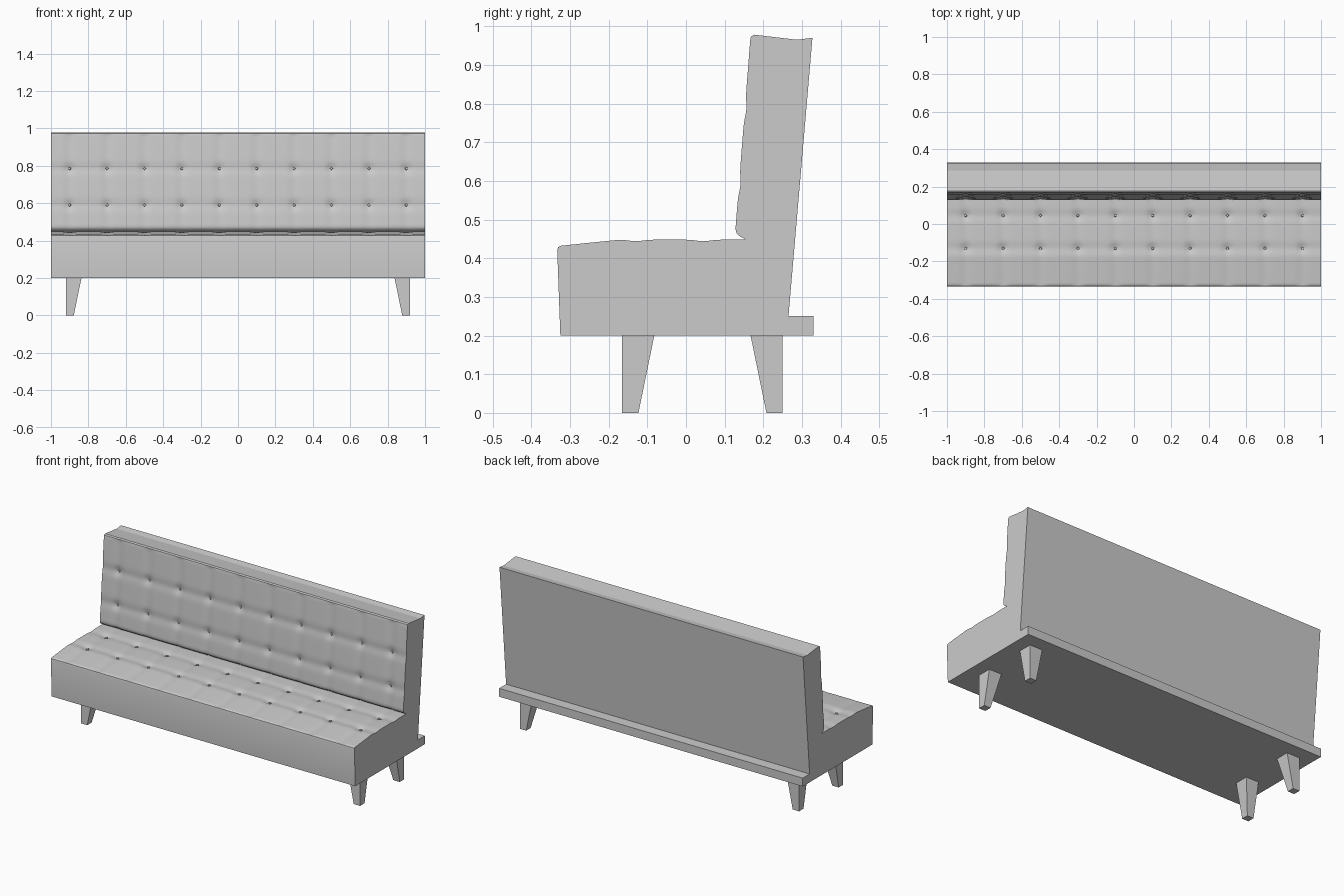
import bpy, bmesh, math
from mathutils import Vector

cube = bpy.data.objects.get("Cube")
if cube:
    bpy.data.objects.remove(cube, do_unlink=True)

grey = bpy.data.materials.new("light grey")
grey.use_nodes = True
grey.diffuse_color = (0.6, 0.6, 0.6, 1)
grey.node_tree.nodes["Principled BSDF"].inputs["Base Color"].default_value = (0.6, 0.6, 0.6, 1)

COLUMNS = [-0.9 + 0.2 * i for i in range(10)]
STEP = 0.0125


def finish(bm, name, smooth=False):
    bmesh.ops.recalc_face_normals(bm, faces=bm.faces)
    mesh = bpy.data.meshes.new(name)
    bm.to_mesh(mesh)
    bm.free()
    mesh.materials.append(grey)
    obj = bpy.data.objects.new(name, mesh)
    bpy.context.collection.objects.link(obj)
    if smooth:
        bpy.ops.object.select_all(action='DESELECT')
        obj.select_set(True)
        bpy.context.view_layer.objects.active = obj
        bpy.ops.object.shade_smooth_by_angle(angle=math.radians(35))
    return obj


def extrude_profile(name, profile, xs=(-1, 1), dent=None, smooth=False):
    """Sweep a closed (y, z) profile along x; dent shifts each marked point."""
    bm = bmesh.new()
    rings = []
    for x in xs:
        ring = []
        for y, z, soft in profile:
            shift = dent(x, y, z) if soft else Vector((0, 0, 0))
            ring.append(bm.verts.new(Vector((x, y, z)) + shift))
        rings.append(ring)
    n = len(profile)
    for a, b in zip(rings, rings[1:]):
        for i in range(n):
            j = (i + 1) % n
            bm.faces.new((a[i], a[j], b[j], b[i]))
    bm.faces.new(rings[0])
    bm.faces.new(rings[-1])
    return finish(bm, name, smooth)


def hard(points):
    return [(y, z, False) for y, z in points]


def soft(points):
    """Finely sample the padded part of a profile."""
    out = []
    for (y0, z0), (y1, z1) in zip(points, points[1:]):
        count = max(1, round(math.hypot(y1 - y0, z1 - z0) / STEP))
        for i in range(count):
            t = i / count
            out.append((y0 + (y1 - y0) * t, z0 + (z1 - z0) * t, True))
    return out + [(*points[-1], True)]


def bump(d, width):
    return math.exp(-(d / width) ** 2)


def tuft(rows, axis, inward):
    """Dent the padding along button rows and columns, deepest at buttons."""
    def dent(x, y, z):
        dx = min(abs(x - c) for c in COLUMNS)
        dr = min(abs((x, y, z)[axis] - r) for r in rows)
        depth = (0.004 * bump(dr, 0.025) + 0.004 * bump(dx, 0.025)
                 + 0.009 * bump(math.hypot(dx, dr), 0.022))
        return inward * depth
    return dent


def buttons(name, centres, outward):
    bm = bmesh.new()
    turn = outward.to_track_quat('Z', 'Y').to_matrix().to_4x4()
    for y, z in centres:
        for x in COLUMNS:
            made = bmesh.ops.create_cone(bm, cap_ends=True, segments=8, radius1=0.009,
                                         radius2=0.006, depth=0.008)
            bmesh.ops.transform(bm, matrix=turn, verts=made["verts"])
            bmesh.ops.translate(bm, vec=(x, y, z), verts=made["verts"])
    finish(bm, name)


xs = [-1 + STEP * i for i in range(round(2 / STEP) + 1)]

# Seat cushion with a front lip that hangs over the base
seat_rows = (-0.13, 0.045)
seat_profile = (hard([(-0.25, 0.25), (-0.25, 0.2), (-0.325, 0.2), (-0.333, 0.42), (-0.331, 0.428)])
                + soft([(-0.325, 0.432), (-0.25, 0.44), (-0.17, 0.448), (0.155, 0.448)])
                + hard([(0.17, 0.44), (0.165, 0.25)]))
extrude_profile("seat_cushion", seat_profile, xs, tuft(seat_rows, 1, Vector((0, 0, -1))), True)
buttons("seat_buttons", [(r, 0.434) for r in seat_rows], Vector((0, 0, 1)))

# Back cushion, leaning backwards
back_rows = (0.59, 0.785)
lean = Vector((0, 1, -0.075)).normalized()
back_profile = (hard([(0.227, 0.25), (0.165, 0.25), (0.17, 0.44)])
                + soft([(0.14, 0.456), (0.131, 0.464), (0.128, 0.476), (0.166, 0.963)])
                + hard([(0.168, 0.973), (0.176, 0.978), (0.287, 0.965)]))
extrude_profile("back_cushion", back_profile, xs, tuft(back_rows, 2, lean), True)
buttons("back_buttons", [(0.128 + (r - 0.476) * 0.078 + 0.014, r) for r in back_rows], -lean)

# Board behind the back cushion, and the base slab
extrude_profile("back_board", hard([(0.227, 0.25), (0.287, 0.965), (0.327, 0.97), (0.265, 0.25)]))
extrude_profile("base", hard([(-0.25, 0.2), (0.33, 0.2), (0.33, 0.25), (-0.25, 0.25)]))

# Four legs, straight outside and tapered inside
for side, sx in (("left", 1), ("right", -1)):
    for end, y, sy in (("front", -0.165, 1), ("back", 0.25, -1)):
        bm = bmesh.new()
        rings = []
        for z, size in ((0, 0.042), (0.2, 0.083)):
            rings.append([bm.verts.new((sx * (0.92 - u * size), y + sy * v * size, z))
                          for u, v in ((0, 0), (1, 0), (1, 1), (0, 1))])
        low, high = rings
        for i in range(4):
            j = (i + 1) % 4
            bm.faces.new((low[i], low[j], high[j], high[i]))
        bm.faces.new(low)
        bm.faces.new(high)
        finish(bm, f"{end}_{side}_leg")
